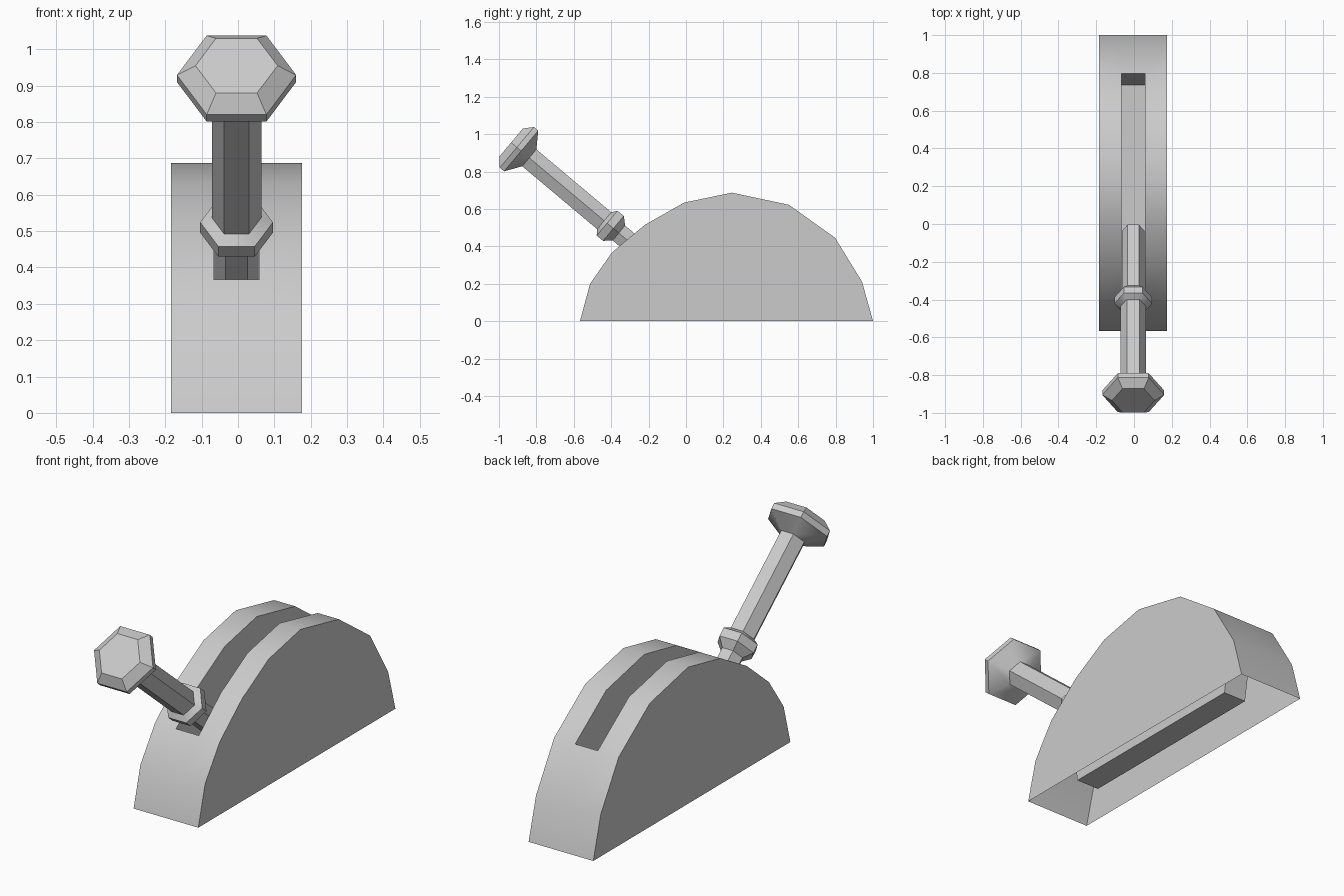
import bpy, bmesh, math
from mathutils import Vector

if "Cube" in bpy.data.objects:
    bpy.data.objects.remove(bpy.data.objects["Cube"])

CX = -0.004  # shared centre plane


def make_object(name, bm):
    bmesh.ops.remove_doubles(bm, verts=bm.verts, dist=1e-5)
    bmesh.ops.recalc_face_normals(bm, faces=bm.faces)
    mesh = bpy.data.meshes.new(name)
    bm.to_mesh(mesh)
    bm.free()
    obj = bpy.data.objects.new(name, mesh)
    bpy.context.collection.objects.link(obj)
    bpy.ops.object.select_all(action='DESELECT')
    obj.select_set(True)
    bpy.context.view_layer.objects.active = obj
    bpy.ops.object.shade_smooth_by_angle(angle=math.radians(35))
    return obj


# Base housing: open-bottomed half-round shell with a deep slot
arc = [(-.567, 0), (-.513, .20), (-.396, .367), (-.22, .515), (-.01, .634),
       (.246, .687), (.55, .622), (.797, .446), (.941, .211), (1.0, 0)]
floor = [(.735, .06), (-.345, .06)]
SLOT_A, SLOT_B = 2, 7      # arc points where the slot starts and ends
HALF, SLOT_HALF = .18, .063

bm = bmesh.new()


def row(x, pts):
    return [bm.verts.new((CX + x, y, z)) for y, z in pts]


outer_l, slot_l, slot_r, outer_r = [row(x, arc) for x in (-HALF, -SLOT_HALF, SLOT_HALF, HALF)]
floor_l, floor_r = row(-SLOT_HALF, floor), row(SLOT_HALF, floor)


def strip(a, b, i):
    bm.faces.new((a[i], a[i + 1], b[i + 1], b[i]))


# curved top, leaving the slot open
for i in range(len(arc) - 1):
    strip(outer_l, slot_l, i)
    strip(slot_r, outer_r, i)
    if not SLOT_A <= i < SLOT_B:
        strip(slot_l, slot_r, i)
# flat cheeks and slot side walls
for cheek in (outer_l, outer_r):
    bm.faces.new(cheek)
for rim, fl in ((slot_l, floor_l), (slot_r, floor_r)):
    bm.faces.new(rim[SLOT_A:SLOT_B + 1] + fl)
# slot end walls and floor
bm.faces.new((slot_l[SLOT_B], slot_r[SLOT_B], floor_r[0], floor_l[0]))
bm.faces.new((floor_l[0], floor_r[0], floor_r[1], floor_l[1]))
bm.faces.new((floor_l[1], floor_r[1], slot_r[SLOT_A], slot_l[SLOT_A]))
make_object("base_housing", bm)

# Lever: six-sided lathe with collar and knob along a tilted axis
profile = [(-.48, .060), (-.06, .060), (-.022, .10), (.022, .10), (.042, .068),
           (.565, .068), (.622, .164), (.652, .164), (.692, .113)]
centre = Vector((CX, -.405, .51))
axis = Vector((0, -.766, .643))
side, up = Vector((1, 0, 0)), Vector((0, .643, .766))

bm = bmesh.new()
rings = []
for s, r in profile:
    rings.append([bm.verts.new(centre + axis * s + side * (r * math.cos(k * math.pi / 3))
                               + up * (r * math.sin(k * math.pi / 3))) for k in range(6)])
for a, b in zip(rings, rings[1:]):
    for k in range(6):
        j = (k + 1) % 6
        bm.faces.new((a[k], a[j], b[j], b[k]))
bm.faces.new(rings[0])
bm.faces.new(rings[-1])
make_object("lever", bm)
